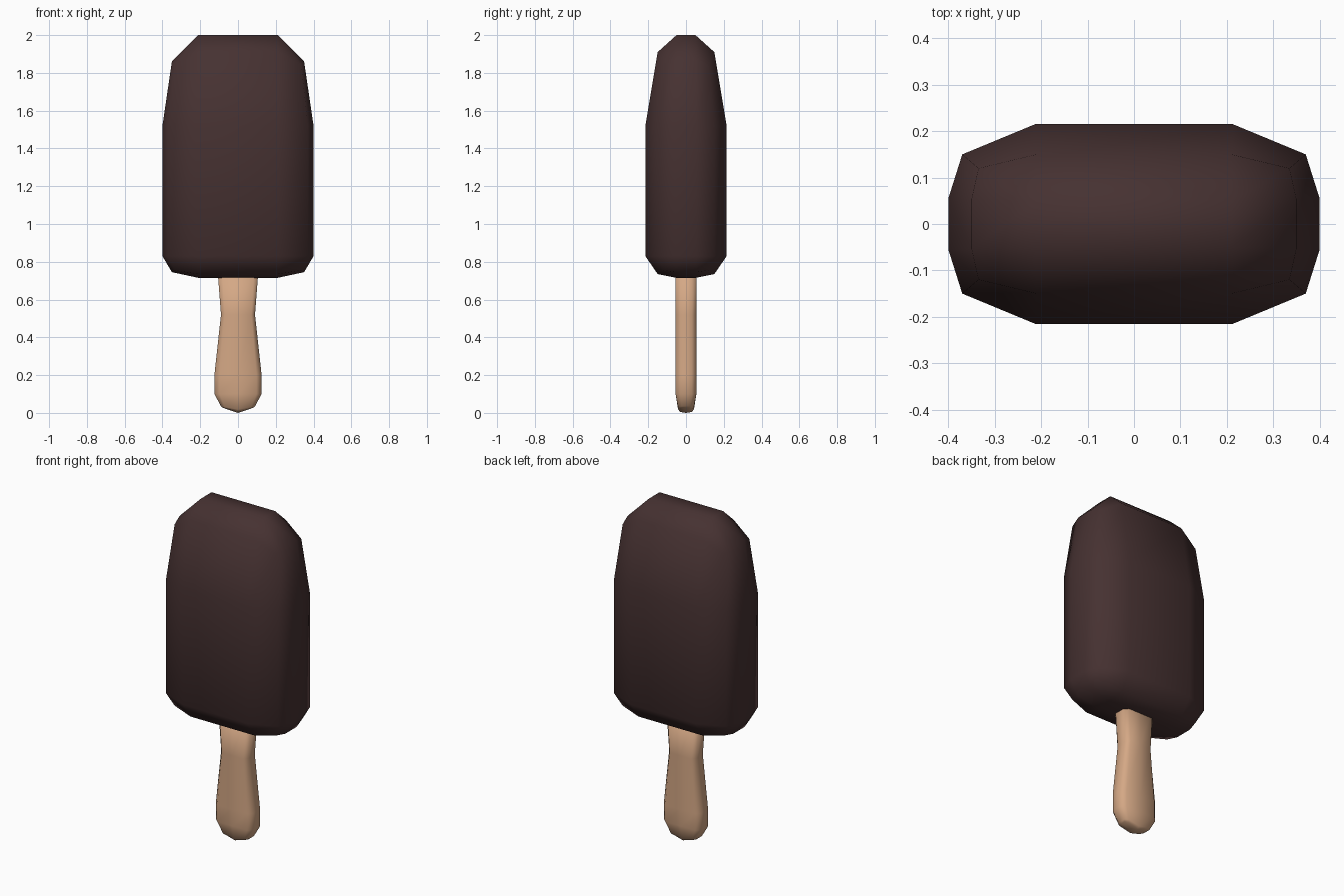
import bpy, bmesh

if "Cube" in bpy.data.objects:
    bpy.data.objects.remove(bpy.data.objects["Cube"])


def material(name, rgb):
    m = bpy.data.materials.new(name)
    m.diffuse_color = (*rgb, 1)
    m.use_nodes = True
    m.node_tree.nodes["Principled BSDF"].inputs["Base Color"].default_value = m.diffuse_color
    return m


def finish(bm, name, mat):
    bmesh.ops.recalc_face_normals(bm, faces=bm.faces)
    for f in bm.faces:
        f.smooth = True
    me = bpy.data.meshes.new(name)
    bm.to_mesh(me)
    bm.free()
    me.materials.append(mat)
    bpy.context.collection.objects.link(bpy.data.objects.new(name, me))


def bridge(bm, a, b):
    n = len(a)
    for i in range(n):
        bm.faces.new((a[i], a[(i + 1) % n], b[(i + 1) % n], b[i]))


def mirrored_ring(bm, quarter):
    """Mirror three quarter points (side, corner, face) into a 12-point ring."""
    pts = list(quarter)
    pts += [(-x, y, z) for x, y, z in reversed(quarter)]
    pts += [(-x, -y, z) for x, y, z in quarter]
    pts += [(x, -y, z) for x, y, z in reversed(quarter)]
    return [bm.verts.new(p) for p in pts]


def cap(bm, ring, z):
    """Flat rectangle joined to the ring by four corner and four side quads."""
    q = [bm.verts.new((x, y, z)) for x, y in
         ((.21, .05), (-.21, .05), (-.21, -.05), (.21, -.05))]
    bm.faces.new(q)
    for k in range(4):
        # corners alternate direction round the ring but stay consecutive
        bm.faces.new((q[k], ring[3 * k], ring[3 * k + 1], ring[3 * k + 2]))
        bm.faces.new((q[k], ring[3 * k + 2], ring[(3 * k + 3) % 12], q[(k + 1) % 4]))


chocolate = material("dark chocolate", (.061, .031, .031))
wood = material("light wood", (.66, .39, .235))

# Chocolate bar: rounded block with tapered top
bm = bmesh.new()
rings = [mirrored_ring(bm, q) for q in (
    [(.35, .053, .745), (.335, .12, .755), (.21, .15, .735)],
    [(.40, .055, .83), (.37, .15, .83), (.213, .215, .83)],
    [(.40, .055, 1.52), (.37, .15, 1.52), (.213, .215, 1.52)],
    [(.35, .053, 1.86), (.335, .12, 1.84), (.21, .15, 1.91)])]
for a, b in zip(rings, rings[1:]):
    bridge(bm, a, b)
cap(bm, rings[0], .715)
cap(bm, rings[-1], 2.0)
finish(bm, "chocolate_bar", chocolate)

# Wooden stick: waisted rounded slat with a blunt lower end
section = [(1, .55), (.78, 1), (0, 1), (-.78, 1), (-1, .55),
           (-1, -.55), (-.78, -1), (0, -1), (.78, -1), (1, -.55)]
bm = bmesh.new()
rings = []
# half width, half depth, height at the edge, height at the middle
for w, d, z_edge, z_mid in ((.08, .03, .027, .005), (.09, .042, .035, .018),
                            (.125, .055, .10, .10), (.125, .055, .20, .20),
                            (.09, .055, .52, .52), (.11, .055, .78, .78)):
    rings.append([bm.verts.new((fx * w, fy * d, z_mid + (z_edge - z_mid) * abs(fx)))
                  for fx, fy in section])
for a, b in zip(rings, rings[1:]):
    bridge(bm, a, b)
tip = bm.verts.new((0, 0, 0))
for i in range(10):
    bm.faces.new((tip, rings[0][i], rings[0][(i + 1) % 10]))
bm.faces.new(rings[-1])
finish(bm, "stick", wood)
